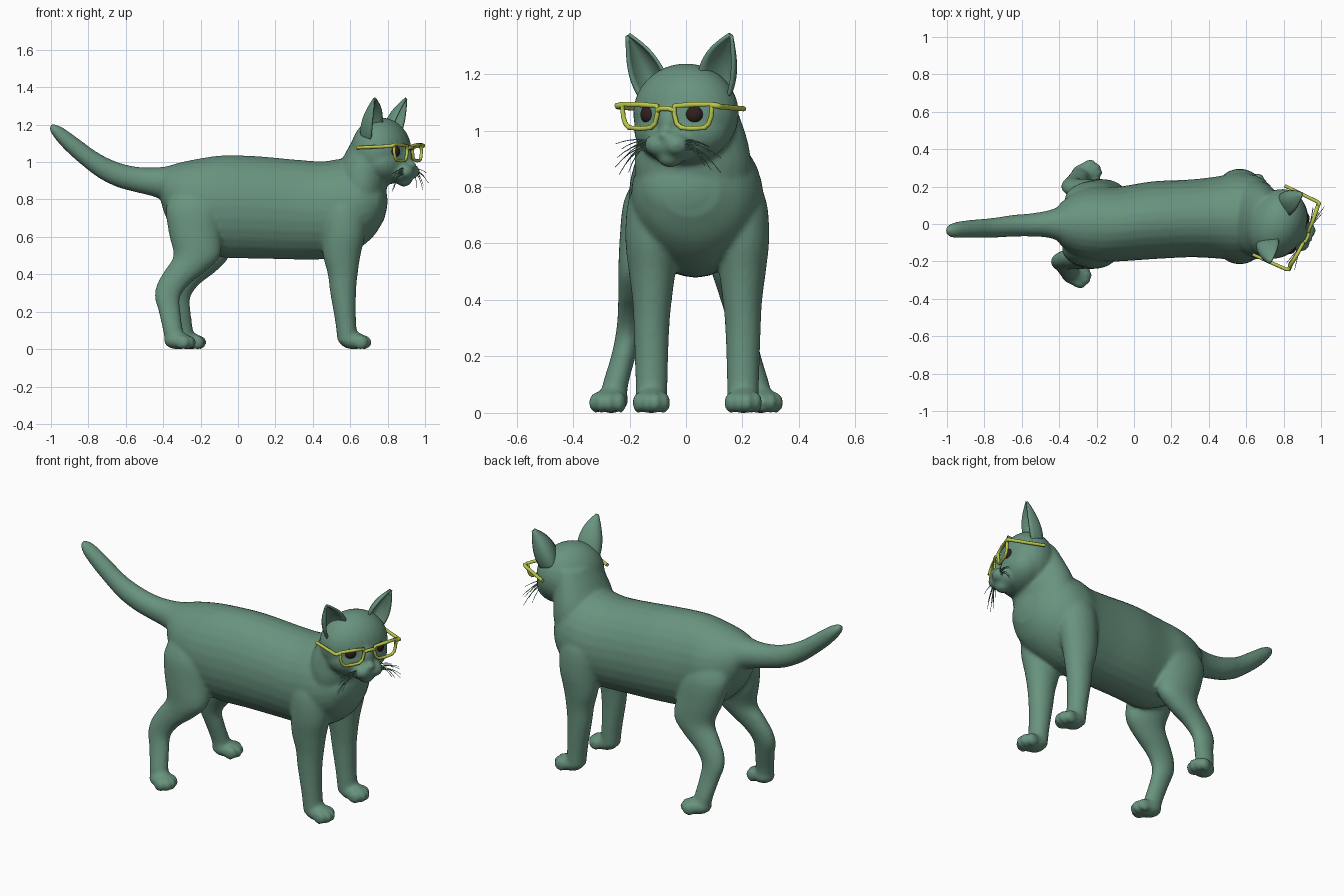
import bpy, bmesh, math, random
from mathutils import Matrix, Vector

if "Cube" in bpy.data.objects:
    bpy.data.objects.remove(bpy.data.objects["Cube"])

random.seed(4)
YAW = math.radians(-25)                      # head is turned toward -y
HEAD = Matrix.Translation((0.765, 0, 0)) @ Matrix.Rotation(YAW, 4, 'Z')


def H(f, l, z):
    """Head space (forward, lateral, height) to world."""
    return HEAD @ Vector((f, l, z))


def material(name, rgb):
    m = bpy.data.materials.new(name)
    m.diffuse_color = (*rgb, 1)
    m.use_nodes = True
    m.node_tree.nodes["Principled BSDF"].inputs["Base Color"].default_value = m.diffuse_color
    return m


GREEN = material("sage green", (0.14, 0.29, 0.21))
YELLOW = material("lime yellow", (0.50, 0.58, 0.07))
DARK = material("dark brown", (0.03, 0.014, 0.014))


def finish(bm, name, mat):
    bmesh.ops.recalc_face_normals(bm, faces=bm.faces)
    me = bpy.data.meshes.new(name)
    bm.to_mesh(me)
    bm.free()
    me.materials.append(mat)
    ob = bpy.data.objects.new(name, me)
    bpy.context.collection.objects.link(ob)
    for p in me.polygons:
        p.use_smooth = True
    return ob


def activate(ob):
    bpy.ops.object.select_all(action='DESELECT')
    ob.select_set(True)
    bpy.context.view_layer.objects.active = ob


def catmull(rows, n=4):
    out = []
    for i in range(len(rows) - 1):
        p = [rows[max(0, min(len(rows) - 1, i + k))] for k in (-1, 0, 1, 2)]
        for s in range(n):
            t = s / n
            out.append([0.5 * (2 * b + (c - a) * t + (2 * a - 5 * b + 4 * c - d) * t * t
                               + (3 * b - a - 3 * c + d) * t ** 3) for a, b, c, d in zip(*p)])
    return out + [list(rows[-1])]


def loft(bm, axis, rows, seg=28):
    """Elliptical rings: rows are (position on axis, centre a, centre b, radius a, radius b)."""
    rings = []
    for pos, a, b, ra, rb in catmull(rows):
        ring = []
        for k in range(seg):
            t = 2 * math.pi * k / seg
            u, v = a + ra * math.cos(t), b + rb * math.sin(t)
            ring.append(bm.verts.new((pos, u, v) if axis == 'x' else (u, v, pos)))
        rings.append(ring)
    for r, s in zip(rings, rings[1:]):
        for k in range(seg):
            bm.faces.new((r[k], r[(k + 1) % seg], s[(k + 1) % seg], s[k]))
    bm.faces.new(rings[0])
    bm.faces.new(rings[-1])


def blob(bm, centre, radii, yaw=0.0):
    m = Matrix.Translation(centre) @ Matrix.Rotation(yaw, 4, 'Z') @ Matrix.Diagonal((*radii, 1))
    bmesh.ops.create_uvsphere(bm, u_segments=24, v_segments=16, radius=1, matrix=m)


def paw(bm, x, y, yaw):
    m = Matrix.Translation((x, y, 0)) @ Matrix.Rotation(yaw, 4, 'Z')
    blob(bm, m @ Vector((0, 0, 0.045)), (0.075, 0.06, 0.046), yaw)
    for off, fwd in ((-0.046, 0.04), (-0.016, 0.06), (0.016, 0.06), (0.046, 0.04)):
        blob(bm, m @ Vector((fwd, off, 0.036)), (0.038, 0.021, 0.037), yaw)


bm = bmesh.new()
# Trunk: (x, y centre, z centre, y radius, z radius)
loft(bm, 'x', [(-0.42, 0, 0.89, 0.07, 0.06), (-0.385, 0, 0.84, 0.12, 0.135),
               (-0.30, 0, 0.80, 0.175, 0.20), (-0.2, 0, 0.775, 0.20, 0.245),
               (-0.08, 0, 0.763, 0.20, 0.273), (0.1, 0.02, 0.758, 0.208, 0.274),
               (0.3, 0.03, 0.747, 0.208, 0.267), (0.45, 0.035, 0.742, 0.22, 0.262),
               (0.55, 0.04, 0.755, 0.235, 0.262), (0.65, 0.035, 0.775, 0.225, 0.235),
               (0.73, 0.025, 0.785, 0.18, 0.175), (0.785, 0.015, 0.79, 0.10, 0.09)])
# Tail
loft(bm, 'x', [(-0.36, 0, 0.88, 0.11, 0.1), (-0.45, 0, 0.893, 0.075, 0.078),
               (-0.55, -0.005, 0.908, 0.062, 0.068), (-0.65, -0.01, 0.935, 0.058, 0.067),
               (-0.75, -0.02, 0.985, 0.053, 0.066), (-0.85, -0.025, 1.06, 0.049, 0.063),
               (-0.93, -0.03, 1.125, 0.045, 0.055), (-0.98, -0.035, 1.165, 0.036, 0.037),
               (-1.006, -0.035, 1.183, 0.016, 0.016)])
# Neck: (z, x centre, y centre, x radius, y radius), and the chest ruff
loft(bm, 'z', [(0.70, 0.65, 0.03, 0.10, 0.17), (0.85, 0.66, 0.025, 0.135, 0.205),
               (0.95, 0.665, 0.022, 0.138, 0.20), (1.05, 0.69, 0.015, 0.115, 0.175),
               (1.14, 0.72, 0.005, 0.095, 0.15)])
blob(bm, (0.70, 0.01, 0.79), (0.10, 0.175, 0.15))

for side in (1, -1):
    # Front legs, symmetric about y = 0.04
    loft(bm, 'z', [(z, x, 0.04 + side * o, rx, ry) for z, x, o, rx, ry in (
        (0.85, 0.56, 0.12, 0.08, 0.08), (0.75, 0.565, 0.145, 0.115, 0.10),
        (0.62, 0.565, 0.16, 0.115, 0.095), (0.5, 0.555, 0.16, 0.10, 0.083),
        (0.4, 0.56, 0.16, 0.08, 0.07), (0.3, 0.562, 0.162, 0.069, 0.063),
        (0.15, 0.575, 0.162, 0.056, 0.058), (0.04, 0.587, 0.162, 0.055, 0.056))])
    paw(bm, 0.617, 0.04 + side * 0.163, 0)
    # Hind legs; the +y one is stepped a little forward
    dx = 0.055 if side > 0 else 0
    loft(bm, 'z', [(z, x + dx * min(1, (0.85 - z) / 0.4), side * o, rx, ry) for z, x, o, rx, ry in (
        (0.85, -0.24, 0.10, 0.11, 0.07), (0.75, -0.24, 0.13, 0.145, 0.09),
        (0.62, -0.23, 0.145, 0.14, 0.09), (0.5, -0.22, 0.165, 0.125, 0.075),
        (0.42, -0.28, 0.178, 0.112, 0.062), (0.35, -0.345, 0.19, 0.087, 0.052),
        (0.28, -0.377, 0.203, 0.068, 0.046), (0.2, -0.366, 0.222, 0.058, 0.044),
        (0.1, -0.348, 0.25, 0.053, 0.046), (0.04, -0.338, 0.257, 0.052, 0.048))])
    paw(bm, -0.322 + dx, side * 0.265, side * 0.3)

# Head, cheeks, muzzle, chin, nose: (forward, lateral, z), radii
for c, r in (((0, 0, 1.06), (0.155, 0.195, 0.178)), ((0.03, 0, 1.0), (0.13, 0.18, 0.12)),
             ((0.115, 0, 0.95), (0.08, 0.095, 0.065)), ((0.125, 0, 1.03), (0.055, 0.045, 0.065)),
             ((0.135, 0, 0.905), (0.045, 0.045, 0.036)), ((0.178, 0, 0.985), (0.03, 0.026, 0.02)),
             ((0.158, 0.036, 0.95), (0.048, 0.048, 0.042)),
             ((0.158, -0.036, 0.95), (0.048, 0.048, 0.042))):
    blob(bm, H(*c), r, YAW)
body = finish(bm, "cat_body", GREEN)

# Fuse all masses into one smooth skin
rm = body.modifiers.new("fuse", 'REMESH')
rm.mode = 'VOXEL'
rm.voxel_size = 0.01
rm.use_smooth_shade = True
sm = body.modifiers.new("soften", 'SMOOTH')
sm.factor = 0.5
sm.iterations = 8
activate(body)
for m in ("fuse", "soften"):
    bpy.ops.object.modifier_apply(modifier=m)
for v in body.data.vertices:
    v.co.z = max(0.0, v.co.z)

# Ears: hollow curved shells opening forward and outward
for side, label in ((1, "left"), (-1, "right")):
    inner, outer = Vector((0.04, 0.068, 1.205)), Vector((0.02, 0.172, 1.12))
    back, tip = Vector((-0.05, 0.135, 1.155)), Vector((0.058, 0.203, 1.345))
    ctrl = 2 * back - (inner + outer) / 2
    axis = (inner + outer + back) / 3
    bm, n, rows = bmesh.new(), 14, []
    for j in range(n + 1):
        v = 0.96 * j / n
        row = []
        for i in range(n + 1):
            u = i / n
            base = inner * (1 - u) ** 2 + ctrl * 2 * u * (1 - u) + outer * u * u
            p = base.lerp(tip, v) + (base - axis).normalized() * 0.02 * math.sin(math.pi * v ** 0.9)
            row.append(bm.verts.new(H(p.x, side * p.y, p.z)))
        rows.append(row)
    for a, b in zip(rows, rows[1:]):
        for i in range(n):
            bm.faces.new((a[i], a[i + 1], b[i + 1], b[i]))
    ear = finish(bm, label + "_ear", GREEN)
    so = ear.modifiers.new("thickness", 'SOLIDIFY')
    so.thickness = 0.012
    so.offset = 0
    activate(ear)
    bpy.ops.object.modifier_apply(modifier="thickness")

    # Eyes
    bm = bmesh.new()
    blob(bm, H(0.118, side * 0.088, 1.057), (0.03, 0.034, 0.034), YAW + side * 0.4)
    finish(bm, label + "_eye", DARK)


def tubes(name, paths, radius, mat, res=3):
    """Paths are (head-space points with a radius factor, closed)."""
    cu = bpy.data.curves.new(name, 'CURVE')
    cu.dimensions = '3D'
    cu.bevel_depth, cu.bevel_resolution, cu.use_fill_caps = radius, res, True
    for pts, closed in paths:
        sp = cu.splines.new('POLY')
        sp.points.add(len(pts) - 1)
        sp.use_cyclic_u = closed
        for q, (f, l, z, r) in zip(sp.points, pts):
            q.co = (*H(f, l, z), 1)
            q.radius = r
    cu.materials.append(mat)
    ob = bpy.data.objects.new(name, cu)
    bpy.context.collection.objects.link(ob)
    activate(ob)
    bpy.ops.object.convert(target='MESH')


# Glasses: rims, bridge and temples
rim = ((0.035, 1.088, 1.1), (0.10, 1.092, 1.2), (0.175, 1.094, 1.3), (0.172, 1.05, 1),
       (0.163, 1.025, 1), (0.148, 1.010, 1), (0.10, 1.007, 1), (0.06, 1.010, 1),
       (0.042, 1.025, 1), (0.033, 1.06, 1))
paths = [([(0.17 - 0.08 * l * l / 0.19, s * l, z, r) for l, z, r in rim], True) for s in (1, -1)]
tubes("glasses_rims", paths, 0.0085, YELLOW)
tubes("glasses_bridge", [([(0.17, -0.035, 1.07, 1), (0.178, -0.015, 1.078, 1),
                           (0.178, 0.015, 1.078, 1), (0.17, 0.035, 1.07, 1)], False)], 0.009, YELLOW)
tubes("glasses_temples", [([(0.158, s * 0.175, 1.09, 1.1), (0.158, s * 0.195, 1.088, 1.2),
                            (0.145, s * 0.199, 1.085, 1.1), (-0.05, s * 0.203, 1.077, 1)], False)
                          for s in (1, -1)], 0.009, YELLOW)

# Whiskers: drooping hairs
hairs = []
for s in (1, -1):
    for k in range(9):
        l0, z0 = random.uniform(0.045, 0.075), 0.965 - 0.004 * k
        l1, z1 = random.uniform(0.15, 0.215), 0.945 - 0.012 * k + random.uniform(-0.01, 0.01)
        f1 = random.uniform(0.13, 0.2)
        hairs.append(([(0.165 + (f1 - 0.165) * t, s * (l0 + (l1 - l0) * t),
                        z0 + (z1 - z0) * t * t + 0.02 * t * (1 - t), 1 - 0.6 * t)
                       for t in (0, 0.2, 0.4, 0.6, 0.8, 1)], False))
tubes("whiskers", hairs, 0.0028, GREEN, 1)
